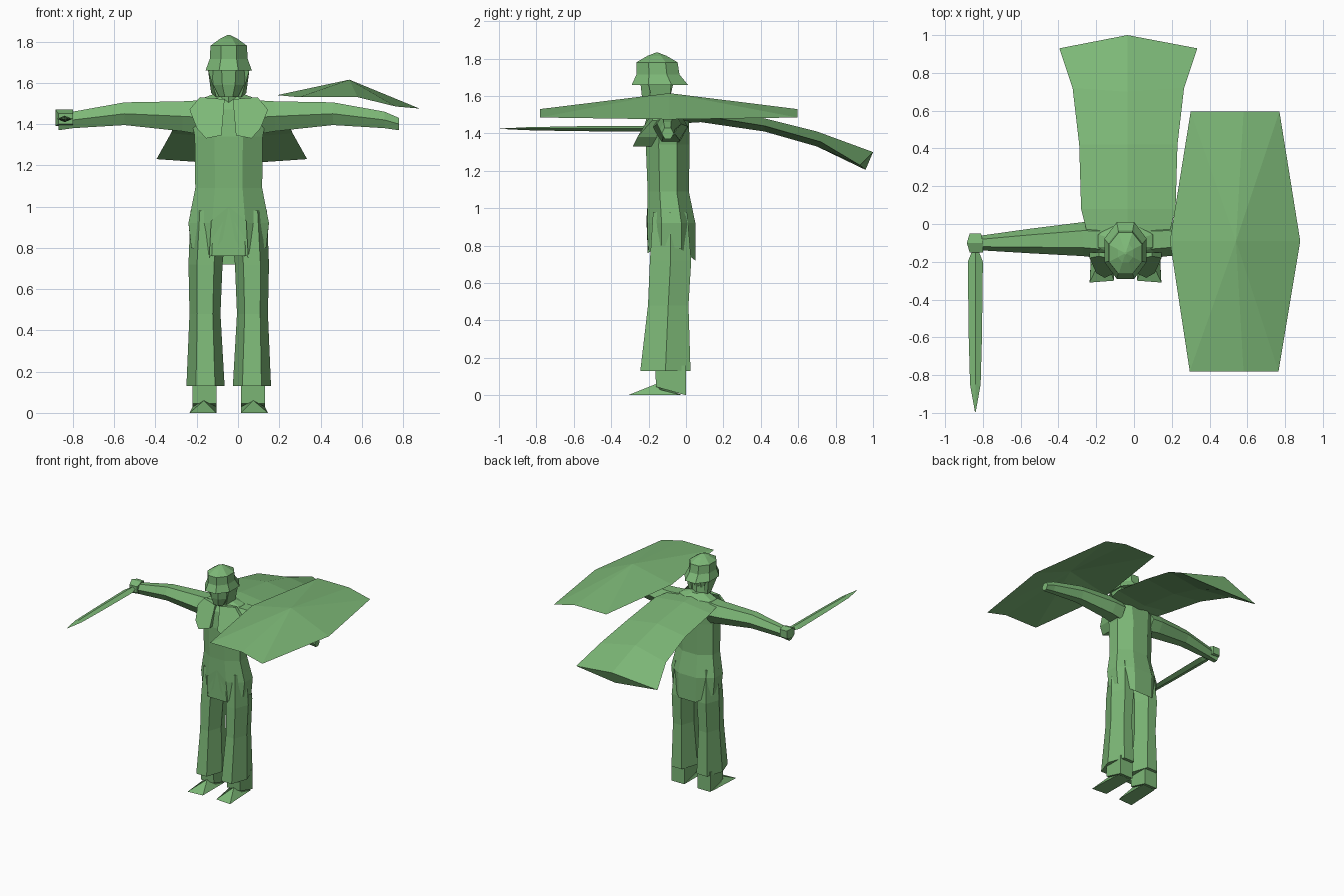
import bpy, math

CX = -0.045  # centre line of the body

green = bpy.data.materials.new("toy green")
green.diffuse_color = (0.205, 0.48, 0.185, 1)


def add(name, verts, faces):
    mesh = bpy.data.meshes.new(name)
    mesh.from_pydata(verts, [], faces)
    mesh.materials.append(green)
    obj = bpy.data.objects.new(name, mesh)
    bpy.context.collection.objects.link(obj)
    return obj


def loft(name, rings, cap_start=True, cap_end=True):
    """Skin a list of rings that share one point count."""
    n = len(rings[0])
    verts = [p for r in rings for p in r]
    faces = []
    for k in range(len(rings) - 1):
        for i in range(n):
            j = (i + 1) % n
            faces.append((k*n + i, k*n + j, k*n + n + j, k*n + n + i))
    if cap_start:
        faces.append(tuple(reversed(range(n))))
    if cap_end:
        faces.append(tuple(range((len(rings) - 1)*n, len(rings)*n)))
    return add(name, verts, faces)


def oval(x, y, z, rx, ry, n=8, turn=0.5):
    """Level ring, scaled so that the flat sides touch rx and ry."""
    f = 1 / math.cos(math.pi / n) if turn else 1
    return [(x + f*rx*math.cos(2*math.pi*(i + turn)/n),
             y + f*ry*math.sin(2*math.pi*(i + turn)/n), z) for i in range(n)]


def mirrored(points):
    return [(2*CX - x, y, z) for x, y, z in reversed(points)]


def pair(name, rings, **kw):
    loft("right_" + name, rings, **kw)
    loft("left_" + name, [mirrored(r) for r in rings], **kw)


# Coat: shoulders, chest, waist and flared skirt with a ragged hem
coat = []
for z, rx, y0, y1 in [(0.92, 0.195, -0.205, 0.05), (1.09, 0.162, -0.205, 0.015),
                      (1.34, 0.165, -0.215, 0.02), (1.47, 0.19, -0.20, 0.015),
                      (1.52, 0.14, -0.17, -0.01), (1.55, 0.06, -0.15, -0.05)]:
    coat.append(oval(CX, (y0 + y1)/2, z, rx, (y1 - y0)/2))
hem = [(x*0.93 + CX*0.07, y, z)
       for (x, y, _), z in zip(coat[0], (0.78, 0.72, 0.72, 0.78, 0.80, 0.76, 0.76, 0.80))]
loft("coat", [hem] + coat, cap_start=False)
# Split coat tails at the front
for s in (-1, 1):
    add("coat_tail", [(CX, -0.207, 1.0), (CX + s*0.085, -0.212, 0.93),
                      (CX + s*0.095, -0.20, 0.75), (CX + s*0.03, -0.208, 0.84)],
        [(0, 1, 2, 3)])

# Chest lapels standing proud of the coat
for s in (-1, 1):
    out = [(0.02, -0.20, 1.52), (0.14, -0.17, 1.53), (0.19, -0.18, 1.47),
           (0.155, -0.26, 1.38), (0.11, -0.285, 1.33), (0.035, -0.25, 1.345)]
    v = [(CX + s*x, y, z) for x, y, z in out]
    v += [(CX + s*x, -0.15, z) for x, y, z in out]
    add("lapel", v, [tuple(range(6))] +
        [(i, (i + 1) % 6, (i + 1) % 6 + 6, i + 6) for i in range(6)])

# Arms
def arm_ring(x, y0, y1, z0, z1, n=6):
    cy, cz = (y0 + y1)/2, (z0 + z1)/2
    return [(x, cy + (y1 - y0)/2*math.cos(math.tau*i/n),
             cz + (z1 - z0)/1.732*math.sin(math.tau*i/n)) for i in range(n)]

pair("arm", [arm_ring(-0.18, -0.18, 0.01, 1.35, 1.515),
             arm_ring(-0.27, -0.17, 0.01, 1.365, 1.51),
             arm_ring(-0.55, -0.155, -0.025, 1.395, 1.505),
             arm_ring(-0.80, -0.14, -0.06, 1.38, 1.46),
             arm_ring(-0.87, -0.13, -0.065, 1.37, 1.43)])

# Fist, guard and sword
def box_ring(y, x0, x1, z0, z1):
    return [(x0, y, z0), (x1, y, z0), (x1, y, z1), (x0, y, z1)]

loft("fist", [box_ring(-0.05, -0.87, -0.81, 1.40, 1.46),
              box_ring(-0.10, -0.885, -0.80, 1.39, 1.47),
              box_ring(-0.15, -0.87, -0.80, 1.40, 1.45)])

def blade_ring(y, w, t):
    return [(-0.84 - w, y, 1.425), (-0.84, y, 1.425 - t),
            (-0.84 + w, y, 1.425), (-0.84, y, 1.425 + t)]

loft("sword", [blade_ring(-0.12, 0.015, 0.012), blade_ring(-0.15, 0.02, 0.014),
               blade_ring(-0.20, 0.04, 0.016), blade_ring(-0.60, 0.035, 0.013),
               blade_ring(-0.85, 0.028, 0.008), blade_ring(-0.995, 0.002, 0.001)])

# Trousers, flared towards the hem
def leg_ring(z, x0, x1, y0, y1):
    return oval((x0 + x1)/2, (y0 + y1)/2, z, (x1 - x0)/2, (y1 - y0)/2, 6, 0)

trousers = [leg_ring(0.13, -0.25, -0.065, -0.265, 0.045),
            leg_ring(0.48, -0.235, -0.085, -0.22, 0.03),
            leg_ring(0.72, -0.24, -0.075, -0.21, 0.045),
            leg_ring(0.98, -0.23, -0.05, -0.19, 0.02)]
pair("trouser_leg", trousers)

# Shoes with a long flat toe
pair("shoe", [[(-0.22, y, z) for y, z in ((0.0, 0.0), (0.0, 0.16), (-0.165, 0.16), (-0.16, 0.045))],
              [(-0.105, y, z) for y, z in ((0.0, 0.0), (0.0, 0.16), (-0.165, 0.16), (-0.16, 0.045))]])
for s in (-1, 1):
    pts = [(0.175, -0.02, 0), (0.06, -0.02, 0), (0.06, -0.30, 0), (0.19, -0.31, 0),
           (0.12, -0.16, 0.06), (0.06, -0.14, 0.03), (0.175, -0.14, 0.03)]
    add("shoe_toe", [(CX + s*x, y, z) for x, y, z in pts],
        [(0, 1, 2, 3), (2, 3, 4), (1, 2, 4, 5), (0, 3, 4, 6), (0, 1, 5, 4, 6)])

# Neck, head and side flaps
loft("neck", [oval(CX, -0.12, 1.48, 0.06, 0.05, 6), oval(CX, -0.13, 1.60, 0.055, 0.05, 6)])
loft("head", [oval(CX, -0.17, 1.53, 0.045, 0.05), oval(CX, -0.16, 1.59, 0.075, 0.075),
              oval(CX, -0.155, 1.68, 0.085, 0.09)])
pair("side_flap", [[(CX - 0.10, -0.20, 1.66), (CX - 0.10, -0.08, 1.66),
                    (CX - 0.085, -0.09, 1.55), (CX - 0.06, -0.17, 1.53)],
                   [(CX - 0.07, -0.20, 1.66), (CX - 0.07, -0.08, 1.66),
                    (CX - 0.055, -0.09, 1.55), (CX - 0.035, -0.17, 1.53)]])

# Helmet: sloping brim, crown and shallow dome
loft("helmet", [oval(CX, -0.14, 1.66, 0.112, 0.15), oval(CX, -0.15, 1.715, 0.092, 0.115),
                oval(CX, -0.155, 1.78, 0.088, 0.11), oval(CX, -0.155, 1.815, 0.04, 0.05),
                oval(CX, -0.155, 1.832, 0.006, 0.006)])

# Cape: thin lens-shaped sections sweeping back from the shoulders
cape = []
for ye, yt, yb, w, zt, ze, zb in [(-0.08, -0.08, -0.08, 0.21, 1.53, 1.50, 1.45),
                                  (0.08, 0.08, 0.08, 0.25, 1.525, 1.495, 1.46),
                                  (0.42, 0.42, 0.42, 0.26, 1.48, 1.44, 1.41),
                                  (0.72, 0.70, 0.70, 0.295, 1.41, 1.355, 1.33),
                                  (0.93, 1.0, 0.96, 0.365, 1.30, 1.23, 1.205)]:
    cape.append([(-0.03 - w, ye, ze), (-0.035, yb, zb), (-0.03 + w, ye, ze), (-0.035, yt, zt)])
loft("cape", cape)

# Shield: faceted sheet rising to a centre peak
rim = [(0.30, 0.595, 1.53), (0.58, 0.595, 1.53), (0.77, 0.595, 1.485), (0.88, -0.09, 1.475),
       (0.765, -0.78, 1.485), (0.58, -0.78, 1.53), (0.295, -0.78, 1.53), (0.19, -0.09, 1.54)]
add("shield", rim + [(0.54, -0.09, 1.615)], [((i + 1) % 8, i, 8) for i in range(8)])

# Consistent outward normals on the closed parts
import bmesh
for obj in bpy.context.collection.objects:
    if obj.name == "shield":
        continue
    bm = bmesh.new()
    bm.from_mesh(obj.data)
    bmesh.ops.recalc_face_normals(bm, faces=bm.faces)
    bm.to_mesh(obj.data)
    bm.free()
